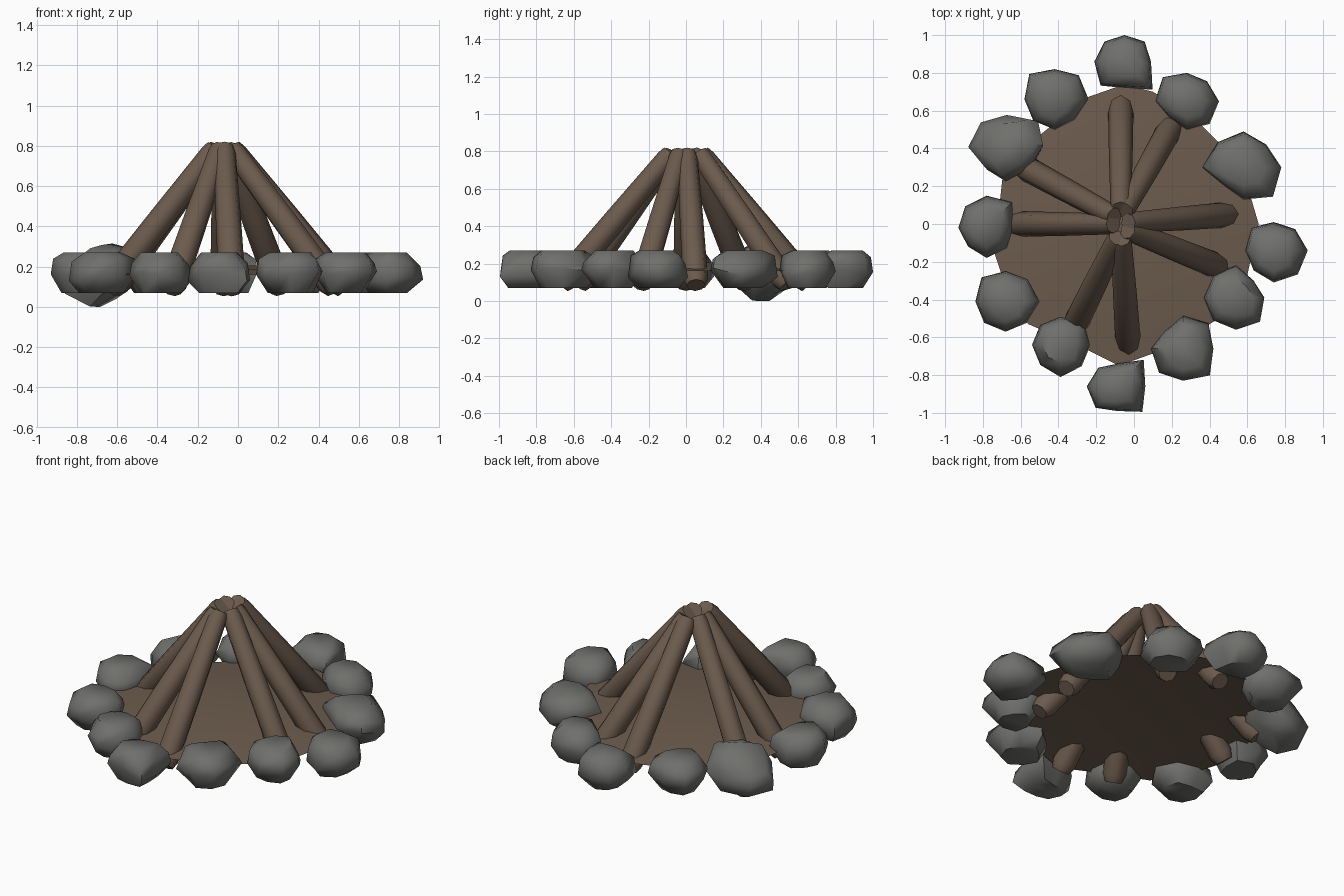
import bpy, bmesh, math, random
from mathutils import Vector, Matrix

if "Cube" in bpy.data.objects:
    bpy.data.objects.remove(bpy.data.objects["Cube"])

random.seed(4)


def material(name, rgb):
    m = bpy.data.materials.new(name)
    m.diffuse_color = (*rgb, 1)
    m.use_nodes = True
    m.node_tree.nodes["Principled BSDF"].inputs["Base Color"].default_value = m.diffuse_color
    return m


WOOD = material("brown wood", (0.15, 0.105, 0.075))
STONE = material("grey stone", (0.16, 0.16, 0.152))


def finish(name, bm, mat, angle, face_up=False):
    bmesh.ops.recalc_face_normals(bm, faces=bm.faces)
    if face_up and sum(f.normal.z for f in bm.faces) < 0:
        bmesh.ops.reverse_faces(bm, faces=bm.faces)
    me = bpy.data.meshes.new(name)
    bm.to_mesh(me)
    bm.free()
    me.materials.append(mat)
    ob = bpy.data.objects.new(name, me)
    bpy.context.collection.objects.link(ob)
    bpy.ops.object.select_all(action='DESELECT')
    ob.select_set(True)
    bpy.context.view_layer.objects.active = ob
    bpy.ops.object.shade_smooth_by_angle(angle=math.radians(angle))
    return ob


def loft(bm, rings, bottom=True):
    """Skin a stack of equal rings and cap the ends."""
    vs = [[bm.verts.new(p) for p in r] for r in rings]
    n = len(vs[0])
    for a, b in zip(vs, vs[1:]):
        for i in range(n):
            j = (i + 1) % n
            bm.faces.new((a[i], a[j], b[j], b[i]))
    if bottom:
        bm.faces.new(vs[0][::-1])
    bm.faces.new(vs[-1])


# Fire bed: a thin, slightly domed sheet of uneven outline
outline = [(-0.05, 0.74), (-0.25, 0.67), (-0.5, 0.47), (-0.69, 0.3), (-0.71, 0.12),
           (-0.74, -0.15), (-0.68, -0.33), (-0.56, -0.53), (-0.28, -0.65), (-0.08, -0.75),
           (0.2, -0.65), (0.45, -0.5), (0.6, -0.27), (0.66, 0.0), (0.61, 0.17),
           (0.48, 0.4), (0.3, 0.58), (0.1, 0.7)]
bm = bmesh.new()
C = Vector((-0.05, 0, 0))
rings = []
for s, z in ((1.0, 0.16), (0.7, 0.185), (0.3, 0.205)):
    rings.append([C + (Vector((x, y, 0)) - C) * s + Vector((0, 0, z)) for x, y in outline])
loft(bm, rings, bottom=False)
finish("fire_bed", bm, WOOD, 40, face_up=True)

# Logs leaning together: foot position of each axis
feet = [(-0.07, 0.635), (0.20, 0.52), (0.51, 0.05), (0.46, -0.23),
        (-0.03, -0.645), (-0.32, -0.55), (-0.63, 0.0), (-0.60, 0.31)]
for k, (x, y) in enumerate(feet):
    hub = Vector((-0.07, 0, 0.79))
    d = Vector((x - hub.x, y, 0)).normalized()
    foot = Vector((x, y, 0.085)) + d * 0.025
    top = hub + Vector((d.x * 0.04, d.y * 0.08, 0))
    axis = top - foot
    rot = axis.to_track_quat('Z', 'Y').to_matrix()
    rings = []
    for t, r in ((0, 0.05), (0.05, 0.068), (0.5, 0.063), (0.96, 0.055), (1, 0.048)):
        rings.append([foot + axis * t + rot @ Vector((r * math.cos(a), r * math.sin(a), 0))
                      for a in (i * math.tau / 8 for i in range(8))])
    bm = bmesh.new()
    loft(bm, rings)
    finish(f"log_{k + 1}", bm, WOOD, 50)

# Ring stones: centre, then plan radius in cm towards E, NE, N, NW, W, SW, S, SE
stones = [
    ((-0.05, 0.86), "14 15 14 15 16 18 14 21"),
    ((0.28, 0.65), "17 15 15 18 17 13 15 17"),
    ((0.58, 0.30), "20 17 19 19 22 14 17 22"),
    ((0.74, -0.14), "18 16 15 17 15 15 17 18"),
    ((0.54, -0.39), "15 13 17 17 17 17 17 18"),
    ((0.26, -0.66), "16 19 18 14 17 18 17 20"),
    ((-0.09, -0.86), "15 20 12 14 16 16 13 19"),
    ((-0.39, -0.64), "16 18 15 15 15 15 17 16"),
    ((-0.68, -0.41), "18 17 16 18 16 16 16 16"),
    ((-0.78, -0.02), "14 19 17 16 15 14 16 15"),
    ((-0.67, 0.40), "19 19 17 18 19 14 16 15"),
    ((-0.42, 0.66), "18 18 16 19 16 16 16 15"),
]
for k, ((cx, cy), radii) in enumerate(stones):
    radii = [int(r) / 100 for r in radii.split()]
    m = Matrix.Translation((cx, cy, 0.17))
    if k == 10:  # one stone has tipped outwards
        m = m @ Matrix.Rotation(math.radians(36), 4, Vector((-cy, cx, 0))) @ Matrix.Scale(1.12, 4)
    rings = []
    for z, s in ((-0.1, 0.64), (-0.015, 1.0), (0.05, 0.92), (0.1, 0.6)):
        ring = []
        for i, r in enumerate(radii):
            a = i * math.pi / 4
            q = r * s * (random.uniform(0.86, 1.12) if s < 0.9 else 1)
            dz = random.uniform(-0.03, 0.025) if s > 0.9 else 0
            ring.append(m @ Vector((q * math.cos(a), q * math.sin(a), z + dz)))
        rings.append(ring)
    if k == 10:  # rests on the ground
        low = min(p.z for r in rings for p in r)
        rings = [[p - Vector((0, 0, low)) for p in r] for r in rings]
    bm = bmesh.new()
    loft(bm, rings)
    finish(f"ring_stone_{k + 1}", bm, STONE, 55)
